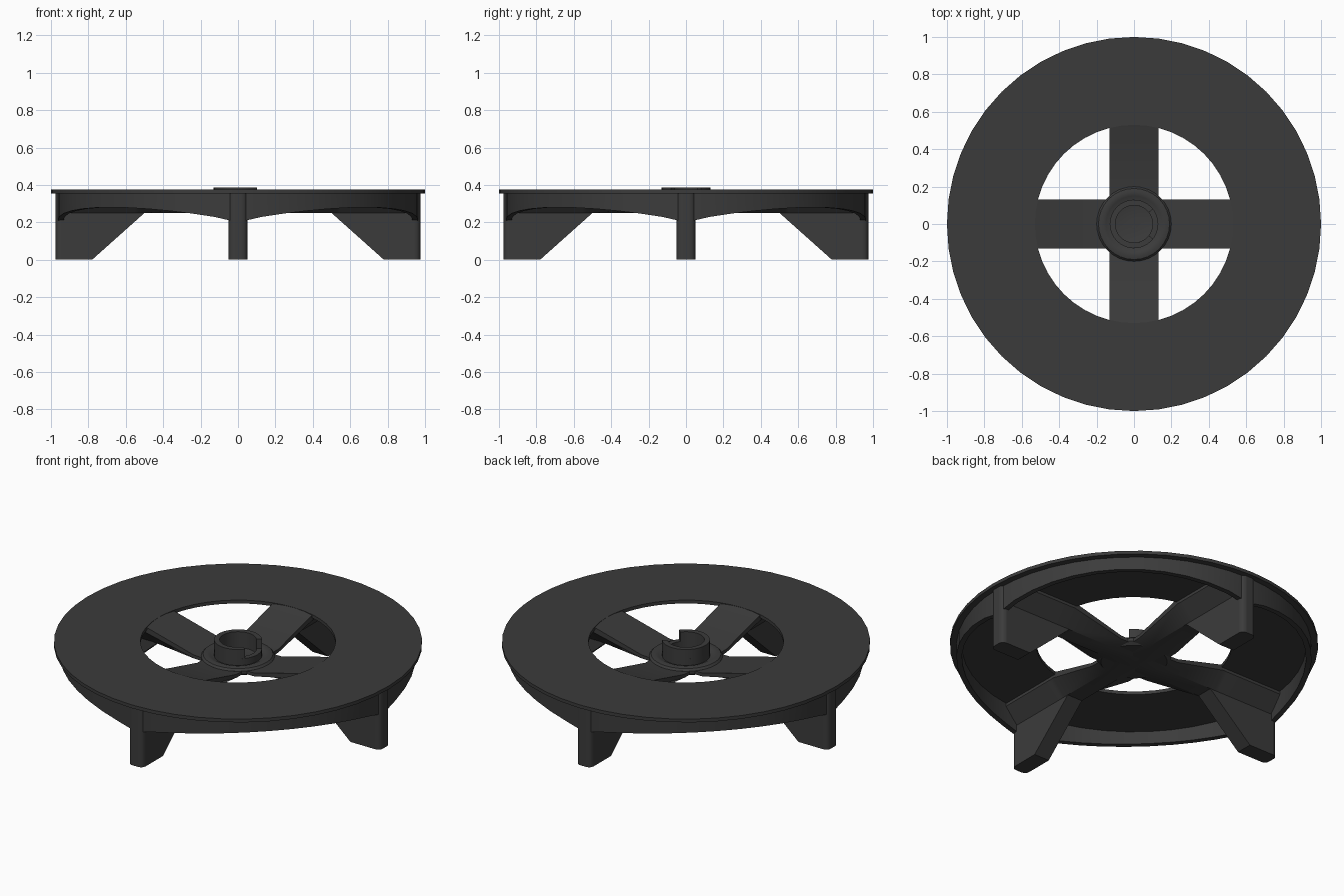
import bpy, bmesh, math
from math import sin, cos, pi, radians

cube = bpy.data.objects.get("Cube")
if cube:
    bpy.data.objects.remove(cube, do_unlink=True)

charcoal = bpy.data.materials.new("charcoal plastic")
charcoal.use_nodes = True
color = (0.044, 0.044, 0.044, 1)
charcoal.diffuse_color = color
charcoal.node_tree.nodes["Principled BSDF"].inputs["Base Color"].default_value = color


def finish(bm, name, smooth=30):
    bmesh.ops.recalc_face_normals(bm, faces=bm.faces)
    mesh = bpy.data.meshes.new(name)
    bm.to_mesh(mesh)
    bm.free()
    mesh.materials.append(charcoal)
    obj = bpy.data.objects.new(name, mesh)
    bpy.context.collection.objects.link(obj)
    bpy.ops.object.select_all(action='DESELECT')
    obj.select_set(True)
    bpy.context.view_layer.objects.active = obj
    bpy.ops.object.shade_smooth_by_angle(angle=radians(smooth))
    return obj


def loft(name, sections, closed=False):
    """Skin equal-sized cross-sections; cap the ends unless closed."""
    bm = bmesh.new()
    rows = [[bm.verts.new(p) for p in s] for s in sections]
    pairs = list(zip(rows, rows[1:])) + ([(rows[-1], rows[0])] if closed else [])
    for a, b in pairs:
        for i in range(len(a)):
            j = (i + 1) % len(a)
            bm.faces.new((a[i], a[j], b[j], b[i]))
    if not closed:
        bm.faces.new(rows[0])
        bm.faces.new(rows[-1])
    return finish(bm, name)


def revolve(name, profile, start=0, sweep=360, steps=48):
    """Turn an (r, z) outline, or a function of angle giving one, about z."""
    full = sweep == 360
    sections = []
    for i in range(steps if full else steps + 1):
        a = radians(start + sweep * i / steps)
        outline = profile(a) if callable(profile) else profile
        sections.append([(r * cos(a), r * sin(a), z) for r, z in outline])
    return loft(name, sections, full)


def box(r0, r1, z0, z1):
    return [(r0, z0), (r1, z0), (r1, z1), (r0, z1)]


# Flat top ring
revolve("top_ring", box(0.53, 1.0, 0.355, 0.375))

# Skirt with an arched lower edge between the legs
def skirt_outline(a):
    arch = abs(sin(2 * a)) ** 0.75
    return box(0.935, 0.965, 0.2 + 0.08 * arch, 0.36)

revolve("skirt", skirt_outline)

# Spokes dipping towards the hub, with tapered undersides
stations = [(0, 0.285), (0.2, 0.288), (0.53, 0.374), (0.55, 0.358), (0.93, 0.358)]
for k in range(4):
    sections = []
    for r, top in stations:
        lower = min(top - 0.02, 0.34)
        sections.append([(r, -0.13, top), (r, 0.13, top), (r, 0.13, lower),
                         (r, 0.05, 0.25), (r, -0.05, 0.25), (r, -0.13, lower)])
    spoke = loft("spoke_%d" % (k + 1), sections)
    spoke.rotation_euler.z = k * pi / 2

# Legs with a sloping inner edge and a rounded outer edge
leg_profile = [(0.975, 0), (0.78, 0), (0.5, 0.25), (0.5, 0.3), (0.6, 0.356), (0.975, 0.356)]
for k in range(4):
    leg = loft("leg_%d" % (k + 1),
               [[(r, y, z) for r, z in leg_profile] for y in (-0.05, 0.05)])
    bm = bmesh.new()
    bm.from_mesh(leg.data)
    outer = [e for e in bm.edges if all(v.co.x > 0.97 for v in e.verts)
             and abs(e.verts[0].co.z - e.verts[1].co.z) > 0.1]
    bmesh.ops.bevel(bm, geom=outer, offset=0.03, segments=4, profile=0.5,
                    affect='EDGES')
    bm.to_mesh(leg.data)
    bm.free()
    leg.rotation_euler.z = k * pi / 2

# Hub plate with a rounded collar
revolve("hub_collar", [(0.02, 0.255), (0.18, 0.255), (0.2, 0.27), (0.2, 0.288),
                       (0.19, 0.3), (0.17, 0.305), (0.15, 0.3), (0.13, 0.29),
                       (0.02, 0.29)], steps=32)

# Socket: full lower wall and a C-shaped upper wall
revolve("socket_base", box(0.1, 0.13, 0.28, 0.33), steps=32)
revolve("socket_lip", box(0.1, 0.13, 0.33, 0.386), start=38, sweep=284, steps=26)
